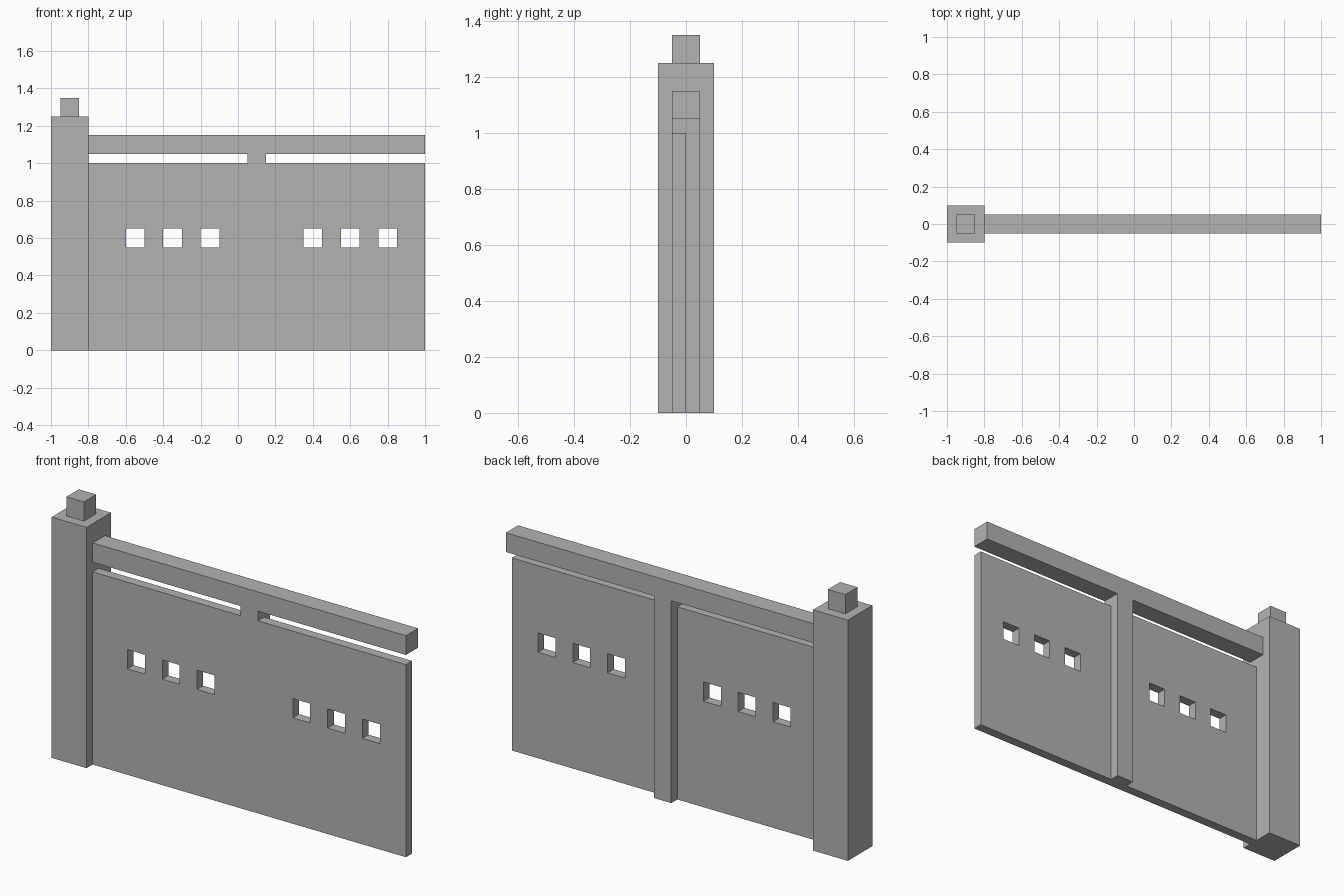
import bpy
import bmesh
from mathutils import Matrix, Vector

default_cube = bpy.data.objects.get("Cube")
if default_cube:
    bpy.data.objects.remove(default_cube, do_unlink=True)

GREY = (0.45, 0.45, 0.45, 1.0)
grey = bpy.data.materials.new("plain grey")
grey.use_nodes = True
grey.diffuse_color = GREY
grey.node_tree.nodes["Principled BSDF"].inputs["Base Color"].default_value = GREY


def add_object(name, bm):
    bmesh.ops.recalc_face_normals(bm, faces=bm.faces)
    mesh = bpy.data.meshes.new(name)
    bm.to_mesh(mesh)
    bm.free()
    mesh.materials.append(grey)
    obj = bpy.data.objects.new(name, mesh)
    bpy.context.collection.objects.link(obj)
    return obj


def box(name, low, high):
    low, high = Vector(low), Vector(high)
    bm = bmesh.new()
    bmesh.ops.create_cube(bm, size=1, matrix=Matrix.Translation((low + high) / 2)
                          @ Matrix.Diagonal((*(high - low), 1)))
    return add_object(name, bm)


def pierced_panel(name, x0, x1, first_hole):
    """Upright panel with a row of three square openings."""
    xs = [x0]
    for i in range(3):
        left = first_hole + 0.2 * i
        xs += [left, left + 0.1]
    xs.append(x1)
    zs = [0, 0.55, 0.65, 1]
    bm = bmesh.new()
    grid = [[bm.verts.new((x, -0.05, z)) for z in zs] for x in xs]
    for i in range(len(xs) - 1):
        for j in range(len(zs) - 1):
            if i % 2 and j == 1:
                continue  # opening
            bm.faces.new((grid[i][j], grid[i + 1][j],
                          grid[i + 1][j + 1], grid[i][j + 1]))
    # Thicken backwards, keeping the front skin
    front = bm.faces[:]
    result = bmesh.ops.extrude_face_region(bm, geom=front, use_keep_orig=True)
    moved = [v for v in result["geom"] if isinstance(v, bmesh.types.BMVert)]
    bmesh.ops.translate(bm, verts=moved, vec=(0, 0.05, 0))
    return add_object(name, bm)


# Gate pillar and its cap block
box("pillar", (-1, -0.1, 0), (-0.8, 0.1, 1.25))
box("pillar_cap", (-0.95, -0.05, 1.25), (-0.85, 0.05, 1.35))

# Fence panels either side of the centre post
pierced_panel("right_panel", -0.8, 0.05, -0.6)
pierced_panel("left_panel", 0.15, 1, 0.35)

# Centre post and top rail
box("centre_post", (0.05, -0.05, 0), (0.15, 0.05, 1.05))
box("top_rail", (-0.8, -0.05, 1.05), (1, 0.05, 1.15))
